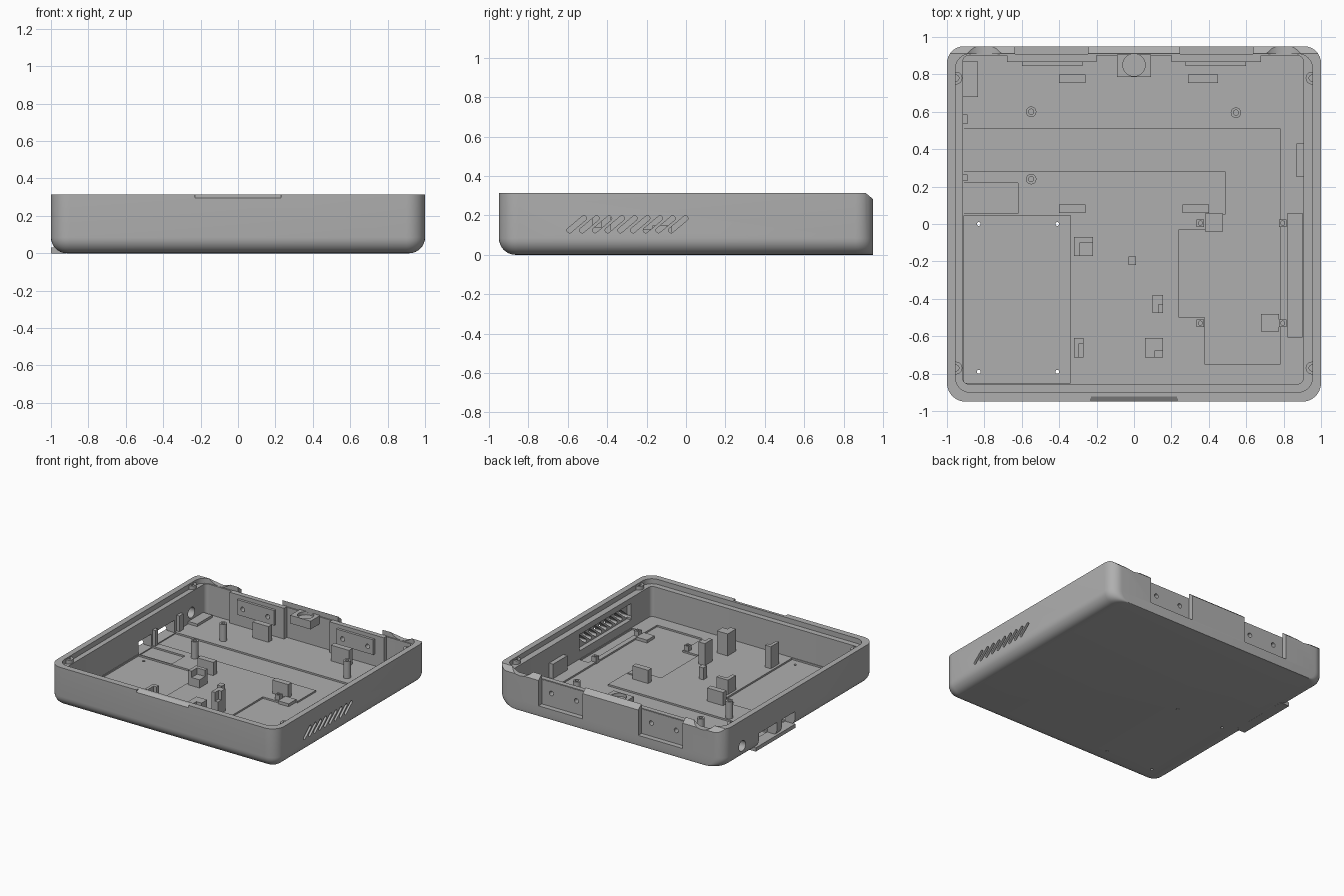
import bpy, bmesh, math
from mathutils import Matrix, Vector

if "Cube" in bpy.data.objects:
    bpy.data.objects.remove(bpy.data.objects["Cube"], do_unlink=True)

grey = bpy.data.materials.new("case_grey")
grey.use_nodes = True
colour = (0.43, 0.43, 0.43, 1)
grey.diffuse_color = colour
grey.node_tree.nodes["Principled BSDF"].inputs["Base Color"].default_value = colour

HX, HY, TOP, FLOOR, LEDGE = 1.0, 0.95, 0.315, 0.035, 0.275
PI = math.pi


def ring(x0, x1, y0, y1, z, r=0, r_back=None, n=8):
    """Rounded rectangle, counter-clockwise, with its own radius for the back corners."""
    rb = r if r_back is None else r_back
    if not r:
        return [(x0, y0, z), (x1, y0, z), (x1, y1, z), (x0, y1, z)]
    corners = [(x0 + r, y0 + r, r, 2), (x1 - r, y0 + r, r, 3),
               (x1 - rb, y1 - rb, rb, 0), (x0 + rb, y1 - rb, rb, 1)]
    return [(cx + q * math.cos((k + i / n) * PI / 2), cy + q * math.sin((k + i / n) * PI / 2), z)
            for cx, cy, q, k in corners for i in range(n + 1)]


def loft(name, rings):
    """Skin a stack of rings and cap both ends."""
    bm = bmesh.new()
    loops = [[bm.verts.new(p) for p in pts] for pts in rings]
    for a, b in zip(loops, loops[1:]):
        for i in range(len(a)):
            j = (i + 1) % len(a)
            bm.faces.new((a[i], a[j], b[j], b[i]))
    bm.faces.new(loops[0][::-1])
    bm.faces.new(loops[-1])
    bmesh.ops.remove_doubles(bm, verts=bm.verts, dist=1e-5)
    bmesh.ops.recalc_face_normals(bm, faces=bm.faces)
    mesh = bpy.data.meshes.new(name)
    bm.to_mesh(mesh)
    bm.free()
    mesh.materials.append(grey)
    ob = bpy.data.objects.new(name, mesh)
    bpy.context.collection.objects.link(ob)
    return ob


def box(name, x0, x1, y0, y1, z0, z1, r=0):
    return loft(name, [ring(x0, x1, y0, y1, z, r) for z in (z0, z1)])


def disc(x, y, z, r):
    return ring(x - r, x + r, y - r, y + r, z, r, n=6)


def rod(name, centre, axis, r, length):
    ob = loft(name, [disc(0, 0, z, r) for z in (-length / 2, length / 2)])
    turn = Vector((0, 0, 1)).rotation_difference(Vector(axis)).to_matrix().to_4x4()
    ob.data.transform(Matrix.Translation(centre) @ turn)
    return ob


def prism(name, points, x0, x1):
    """Extrude a (y, z) profile along x."""
    return loft(name, [[(x, y, z) for y, z in points] for x in (x0, x1)])


def tube(name, x, y, z0, z1, r, bore, depth):
    return loft(name, [disc(x, y, z0, r), disc(x, y, z1, r),
                       disc(x, y, z1, bore), disc(x, y, z1 - depth, bore)])


def cut(cutter, *targets):
    cutter.hide_render = True
    for ob in targets:
        mod = ob.modifiers.new("cut", "BOOLEAN")
        mod.operation, mod.solver, mod.object = "DIFFERENCE", "EXACT", cutter
        bpy.context.view_layer.objects.active = ob
        bpy.ops.object.modifier_apply(modifier=mod.name)
    bpy.data.objects.remove(cutter, do_unlink=True)


# Outer shell: lower edge rounded on the front and sides, square at the back
R = 0.085
rings = []
for i in range(9):
    a = i / 8 * PI / 2
    d, z = R * (1 - math.sin(a)), R * (1 - math.cos(a))
    rings.append(ring(-HX + d, HX - d, -HY + d, HY, z, 0.1 - d, 0.09))
rings.append(ring(-HX, HX, -HY, HY, TOP, 0.1, 0.09))
shell = loft("case_shell", rings)

# Hollow interior with a stepped ledge below the rim
cut(box("cavity", -0.915, 0.905, -0.855, 0.9, FLOOR, 0.4, 0.03), shell)
cut(box("lip", -0.955, 0.955, -0.9, 0.91, LEDGE, 0.4, 0.08), shell)
cut(prism("back_chamfer", [(0.905, 0.32), (0.955, 0.278), (1, 0.278), (1, 0.4), (0.905, 0.4)],
          -1.1, 1.1), shell)
cut(prism("finger_notch", [(-0.92, 0.316), (-0.96, 0.29), (-0.96, 0.35), (-0.92, 0.35)],
          -0.23, 0.23), shell)

# Shallow floor pockets
board = [(-0.91, 0.28), (0.49, 0.28), (0.49, 0.05), (0.38, 0.05), (0.38, -0.03), (0.24, -0.03),
         (0.24, -0.5), (0.38, -0.5), (0.38, -0.75), (0.78, -0.75), (0.78, 0.51), (-0.91, 0.51)]
cut(loft("board_pocket", [[(x, y, z) for x, y in board] for z in (0.022, 0.1)]), shell)
cut(box("battery_pocket", -0.91, -0.34, -0.85, 0.045, 0.022, 0.1), shell)
cut(box("port_pocket", -0.91, -0.62, 0.055, 0.22, 0.022, 0.1), shell)
cut(box("fan_pocket", 0.82, 0.9, -0.605, 0.055, 0.022, 0.1), shell)
for x in (-0.83, -0.41):
    for y in (0, -0.79):
        cut(rod("floor_hole", (x, y, 0), (0, 0, 1), 0.01, 0.2), shell)

# Slanted side vents opening into a shallow inner recess
cut(box("vent_recess", 0.8, 0.94, -0.6, 0.05, 0.1, 0.23), shell)
c, s = math.cos(0.7), math.sin(0.7)
for i in range(9):
    slot = box("vent_slot", -0.06, 0.06, -0.013, 0.013, -0.1, 0.1, 0.0125)
    slot.data.transform(Matrix(((0, 0, 1, 1), (c, -s, 0, -0.555 + 0.0645 * i),
                                (s, c, 0, 0.155), (0, 0, 0, 1))))
    cut(slot, shell)

# Port openings, power socket hole and the square sill below them
for y0, y1 in ((0.28, 0.51), (0.055, 0.22)):
    cut(box("port_opening", -1.1, -0.88, y0, y1, 0.03, 0.13), shell)
cut(rod("socket_hole", (-1, 0.72, 0.11), (1, 0, 0), 0.042, 0.3), shell)
box("port_sill", -1, -0.92, 0.05, 0.55, 0, 0.03)

# Rear hinge mounts, scoops and corner screw bosses, on both sides
for side, label in ((1, "left"), (-1, "right")):
    def span(a, b):
        return sorted((side * a, side * b))
    cut(rod("scoop", (side * 0.8, 0.95, 0.4), (0, 1, 0), 0.125, 0.2), shell)
    wall = box(label + "_hinge_wall", *span(0.2, 0.68), 0.865, 0.905, 0.03, 0.28)
    plate = box(label + "_hinge_plate", *span(0.275, 0.6), 0.845, 0.87, 0.13, 0.25)
    cut(box("hinge_pocket", *span(0.245, 0.635), 0.908, 1, 0.08, 0.4), shell)
    for x in (0.33, 0.55):
        cut(rod("hinge_hole", (side * x, 0.9, 0.185), (0, 1, 0), 0.018, 0.3), shell, wall, plate)
    for y, end in ((0.78, "back"), (-0.77, "front")):
        tube(f"{end}_{label}_screw_boss", side * 0.952, y, LEDGE - 0.02, 0.305, 0.034, 0.016, 0.03)

# Latch bracket in the middle of the back wall
bracket = box("latch_bracket", -0.09, 0.09, 0.785, 0.905, 0.22, 0.285)
cut(rod("latch_hole", (0, 0.85, 0.29), (0, 0, 1), 0.06, 0.06), bracket, shell)

# Round standoffs
for x, y in ((-0.55, 0.6), (0.545, 0.595), (-0.55, 0.24)):
    tube("standoff", x, y, 0.015, 0.17, 0.028, 0.014, 0.05)

# Upright tabs and supports: x range, y range, top
blocks = {
    "back_tab": [(-0.4, -0.26, 0.755, 0.8, 0.16), (0.29, 0.45, 0.755, 0.8, 0.16)],
    "middle_tab": [(-0.4, -0.26, 0.06, 0.105, 0.14), (0.26, 0.4, 0.06, 0.105, 0.14)],
    "low_pad": [(0.38, 0.475, -0.04, 0.055, 0.045), (0.68, 0.775, -0.575, -0.48, 0.045)],
    "socket_pad": [(-0.92, -0.835, 0.68, 0.87, 0.055)],
    "side_clip": [(0.87, 0.91, 0.25, 0.43, 0.15)],
    "port_clip": [(-0.92, -0.89, 0.535, 0.585, 0.16), (-0.92, -0.89, 0.23, 0.265, 0.16)],
    "small_post": [(-0.03, 0.01, -0.22, -0.175, 0.13)],
}
for name, items in blocks.items():
    for x0, x1, y0, y1, top in items:
        box(name, x0, x1, y0, y1, 0.012, top)

# Stepped supports: each has one lower quarter
for x0, x1, y0, y1, sx, sy, top, low in (
        (-0.32, -0.22, -0.17, -0.07, -0.29, -0.1, 0.15, 0.1),
        (0.1, 0.155, -0.475, -0.38, 0.13, -0.43, 0.21, 0.14),
        (-0.32, -0.27, -0.715, -0.61, -0.295, -0.64, 0.21, 0.14),
        (0.06, 0.155, -0.715, -0.61, 0.11, -0.68, 0.21, 0.12)):
    support = box("stepped_support", x0, x1, y0, y1, 0.012, top)
    cut(box("step", sx, x1 + 0.01, y0 - 0.01, sy, low, 0.4), support)

# Fan stubs with a small bore
for x in (0.355, 0.795):
    for y in (0.005, -0.53):
        stub = box("fan_stub", x - 0.02, x + 0.02, y - 0.02, y + 0.02, 0.012, 0.075)
        cut(rod("stub_bore", (x, y, 0.075), (0, 0, 1), 0.011, 0.05), stub)

# Smooth the rounded surfaces and keep hard edges
bpy.ops.object.select_all(action="DESELECT")
for ob in bpy.context.collection.objects:
    if ob.type == "MESH" and grey.name in ob.data.materials:
        ob.select_set(True)
        bpy.context.view_layer.objects.active = ob
bpy.ops.object.shade_smooth_by_angle(angle=math.radians(30))
